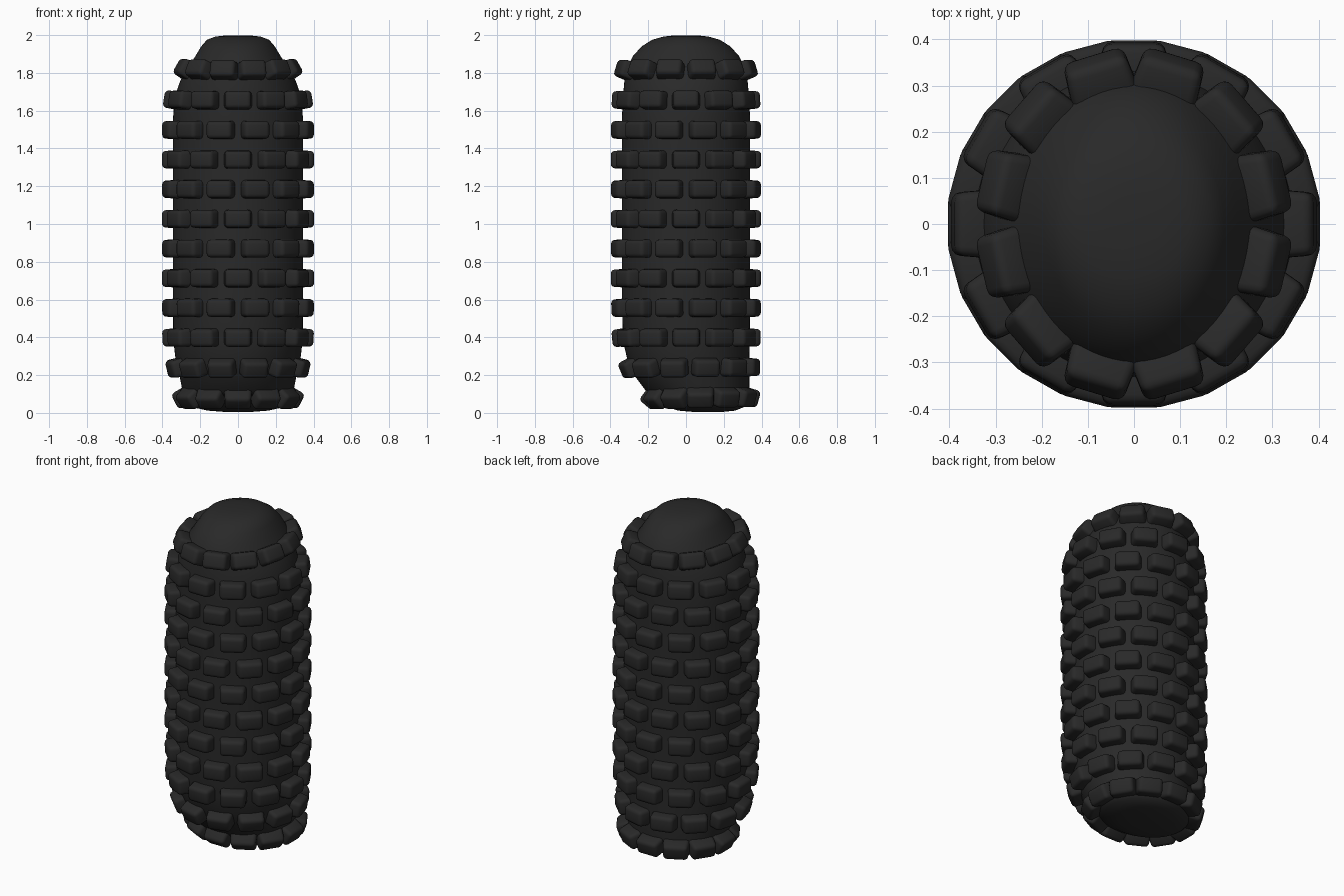
import bpy, bmesh, math
from mathutils import Vector, Matrix

cube = bpy.data.objects.get("Cube")
if cube:
    bpy.data.objects.remove(cube, do_unlink=True)


def make_material(name, value):
    mat = bpy.data.materials.new(name)
    mat.use_nodes = True
    mat.diffuse_color = (value, value, value, 1)
    bsdf = next(n for n in mat.node_tree.nodes if n.type == 'BSDF_PRINCIPLED')
    bsdf.inputs["Base Color"].default_value = (value, value, value, 1)
    return mat


RUBBER = make_material("black_rubber", 0.022)

# Body sections: height, half width, front edge, back edge
SECTIONS = [
    (0.005, 0.07, 0.04, 0.19), (0.012, 0.16, -0.04, 0.26),
    (0.03, 0.24, -0.10, 0.305), (0.06, 0.275, -0.15, 0.325),
    (0.12, 0.295, -0.215, 0.335), (0.2, 0.31, -0.275, 0.335),
    (0.28, 0.33, -0.31, 0.335), (0.38, 0.342, -0.333, 0.337),
    (0.6, 0.345, -0.34, 0.34), (1.55, 0.345, -0.34, 0.34),
    (1.68, 0.333, -0.333, 0.333), (1.76, 0.305, -0.326, 0.326),
    (1.83, 0.265, -0.312, 0.312), (1.89, 0.225, -0.28, 0.28),
    (1.94, 0.195, -0.235, 0.235), (1.975, 0.165, -0.18, 0.18),
    (1.992, 0.12, -0.12, 0.12), (1.999, 0.06, -0.06, 0.06),
]


def section(z):
    """Interpolated body section at a height."""
    for a, b in zip(SECTIONS, SECTIONS[1:]):
        if z <= b[0]:
            t = (z - a[0]) / (b[0] - a[0])
            return [p + (q - p) * t for p, q in zip(a, b)]
    return SECTIONS[-1]


def surface(z, angle):
    z, half, front, back = section(z)
    return Vector((half * math.cos(angle),
                   (front + back) / 2 + (back - front) / 2 * math.sin(angle), z))


def finish(name, bm, sharp):
    bmesh.ops.recalc_face_normals(bm, faces=bm.faces)
    mesh = bpy.data.meshes.new(name)
    bm.to_mesh(mesh)
    bm.free()
    mesh.materials.append(RUBBER)
    obj = bpy.data.objects.new(name, mesh)
    bpy.context.collection.objects.link(obj)
    bpy.ops.object.select_all(action='DESELECT')
    obj.select_set(True)
    bpy.context.view_layer.objects.active = obj
    bpy.ops.object.shade_smooth_by_angle(angle=math.radians(sharp))


# Rounded core, lofted through the sections
bm = bmesh.new()
SIDES = 64
rings = [[bm.verts.new(surface(s[0], math.tau * i / SIDES)) for i in range(SIDES)]
         for s in SECTIONS]
for low, high in zip(rings, rings[1:]):
    for i in range(SIDES):
        j = (i + 1) % SIDES
        bm.faces.new((low[i], low[j], high[j], high[i]))
bm.faces.new(rings[0])
bm.faces.new(rings[-1])
finish("core", bm, 60)


def add_stud(bm, z, angle):
    """Rounded, tapered block standing on the core, facing outward."""
    point = surface(z, angle)
    across = (surface(z, angle + 0.05) - surface(z, angle - 0.05)).normalized()
    up = (surface(z + 0.05, angle) - surface(z - 0.05, angle)).normalized()
    out = across.cross(up).normalized()
    up = out.cross(across)
    block = bmesh.new()
    bmesh.ops.create_cube(block, size=1)
    for v in block.verts:
        taper = 0.9 if v.co.z > 0 else 1
        v.co = Vector((v.co.x * 0.15 * taper, v.co.y * 0.1 * taper, v.co.z * 0.09))
    bmesh.ops.bevel(block, geom=block.edges[:], offset=0.02, segments=3,
                    profile=0.5, affect='EDGES')
    frame = Matrix((across, up, out)).transposed().to_4x4()
    block.transform(Matrix.Translation(point + out * 0.013) @ frame)
    mesh = bpy.data.meshes.new("stud_temp")
    block.to_mesh(mesh)
    block.free()
    bm.from_mesh(mesh)
    bpy.data.meshes.remove(mesh)


# Staggered rows of tread studs
ROWS, PER_ROW = 12, 12
for row in range(ROWS):
    z = 0.085 + row * 0.157
    shift = 0.5 if row % 2 else 0
    bm = bmesh.new()
    for i in range(PER_ROW):
        add_stud(bm, z, math.tau * (i + shift) / PER_ROW)
    finish(f"tread_row_{row + 1}", bm, 50)
